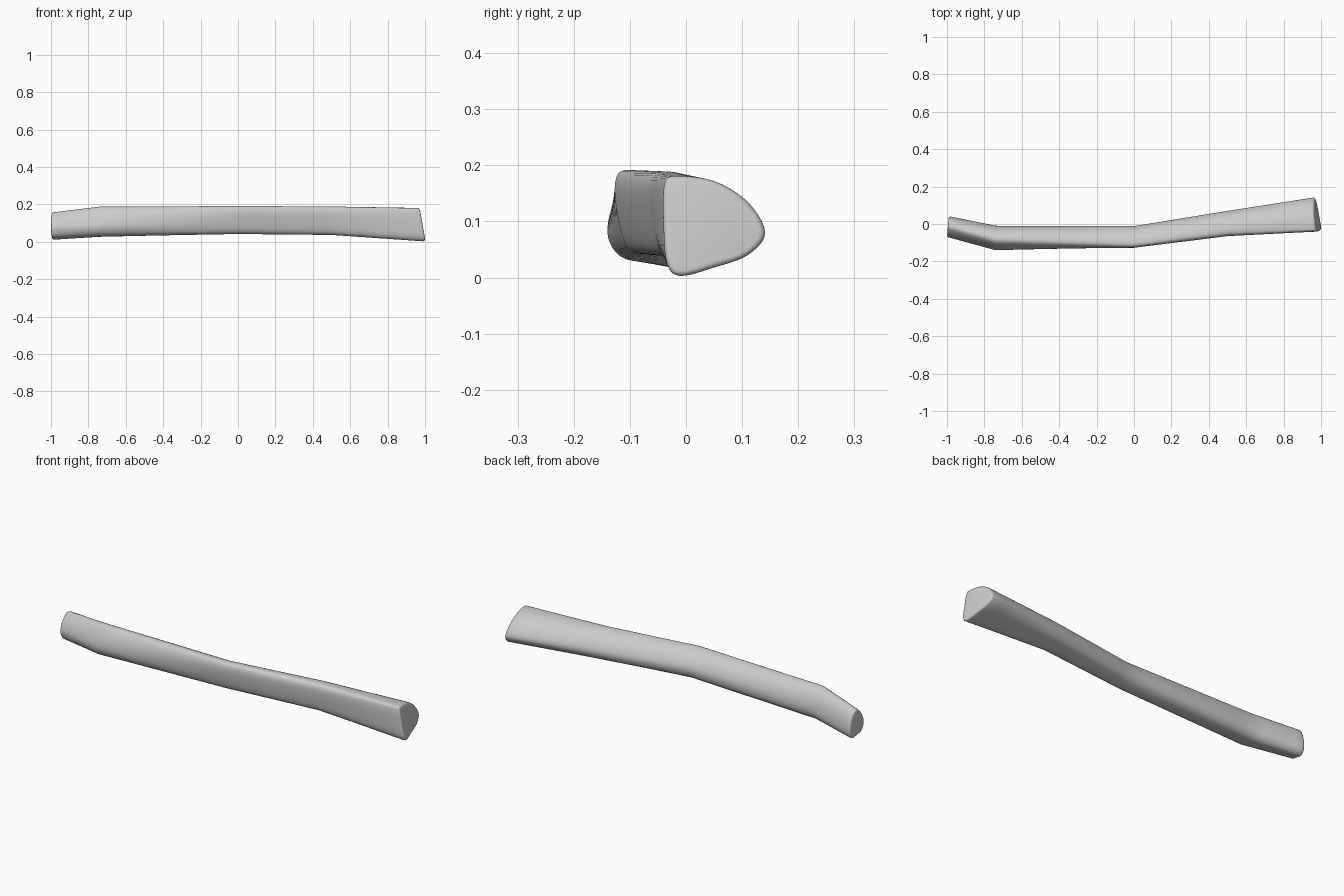
import bpy, bmesh, math
from mathutils import Vector

if "Cube" in bpy.data.objects:
    bpy.data.objects.remove(bpy.data.objects["Cube"])

# Cross-sections (y, z), all starting at the underside and running up the front
LEFT_END = [(-.02, .018), (-.055, .03), (-.072, .07), (-.06, .115), (-.03, .152),
            (-.005, .157), (.02, .135), (.036, .09), (.038, .04), (.015, .013)]
LEFT_BEND = [(-.095, .03), (-.125, .045), (-.14, .08), (-.13, .13), (-.1, .18),
             (-.07, .186), (-.035, .16), (-.013, .11), (-.012, .06), (-.04, .03)]
MIDDLE = [(-.08, .042), (-.105, .055), (-.12, .1), (-.127, .16), (-.115, .19),
          (-.075, .185), (-.035, .155), (-.012, .11), (-.02, .07), (-.045, .05)]
RIGHT_BEND = [(-.02, .037), (-.047, .05), (-.06, .1), (-.064, .165), (-.045, .188),
              (0, .182), (.045, .15), (.07, .1), (.055, .06), (.02, .045)]
RIGHT_END = [(-.01, .003), (-.034, .025), (-.04, .09), (-.039, .165), (-.02, .181),
             (.05, .172), (.11, .135), (.141, .08), (.11, .04), (.05, .018)]


def ring(points, x_of, steps=5):
    """Smooth closed curve through the section points."""
    n, out = len(points), []
    for i in range(n):
        a, b, c, d = (Vector(points[(i + k) % n]) for k in (-1, 0, 1, 2))
        for s in range(steps):
            t = s / steps
            p = .5 * (2 * b + (c - a) * t + (2 * a - 5 * b + 4 * c - d) * t ** 2
                      + (3 * b - a - 3 * c + d) * t ** 3)
            out.append(Vector((x_of(p.x, p.y), p.x, p.y)))
    return out


def rounded_end(base, direction, r=.011):
    """Rings that roll the rim over into the end face."""
    centre = sum(base, Vector()) / len(base)
    rings = []
    for k in range(5):
        a = math.pi / 2 * k / 4
        rings.append([p + (centre - p).normalized() * r * (1 - math.cos(a))
                      + Vector((direction * r * (math.sin(a) - 1), 0, 0)) for p in base])
    return rings


left = ring(LEFT_END, lambda y, z: -.994 + .08 * y)
right = ring(RIGHT_END, lambda y, z: 1.0 - .18 * z - .12 * y)
rings = rounded_end(left, -1)[::-1]
rings += [ring(LEFT_BEND, lambda y, z: -.74), ring(MIDDLE, lambda y, z: 0),
          ring(RIGHT_BEND, lambda y, z: .5)]
rings += rounded_end(right, 1)

# Loft the bar, easing each long span into short segments
bm = bmesh.new()
loops = []
for i, r in enumerate(rings):
    loops.append([bm.verts.new(p) for p in r])
    if i + 1 < len(rings) and abs(rings[i + 1][0].x - r[0].x) > .1:
        for k in range(1, 8):
            loops.append([bm.verts.new(p.lerp(q, k / 8)) for p, q in zip(r, rings[i + 1])])
n = len(loops[0])
for a, b in zip(loops, loops[1:]):
    for j in range(n):
        bm.faces.new((a[j], a[(j + 1) % n], b[(j + 1) % n], b[j]))
bm.faces.new(loops[0])
bm.faces.new(loops[-1][::-1])
bmesh.ops.recalc_face_normals(bm, faces=bm.faces)

mesh = bpy.data.meshes.new("curved_bar")
bm.to_mesh(mesh)
bm.free()
bar = bpy.data.objects.new("curved_bar", mesh)
bpy.context.collection.objects.link(bar)
bpy.context.view_layer.objects.active = bar
bar.select_set(True)
bpy.ops.object.shade_smooth_by_angle(angle=math.radians(35))
